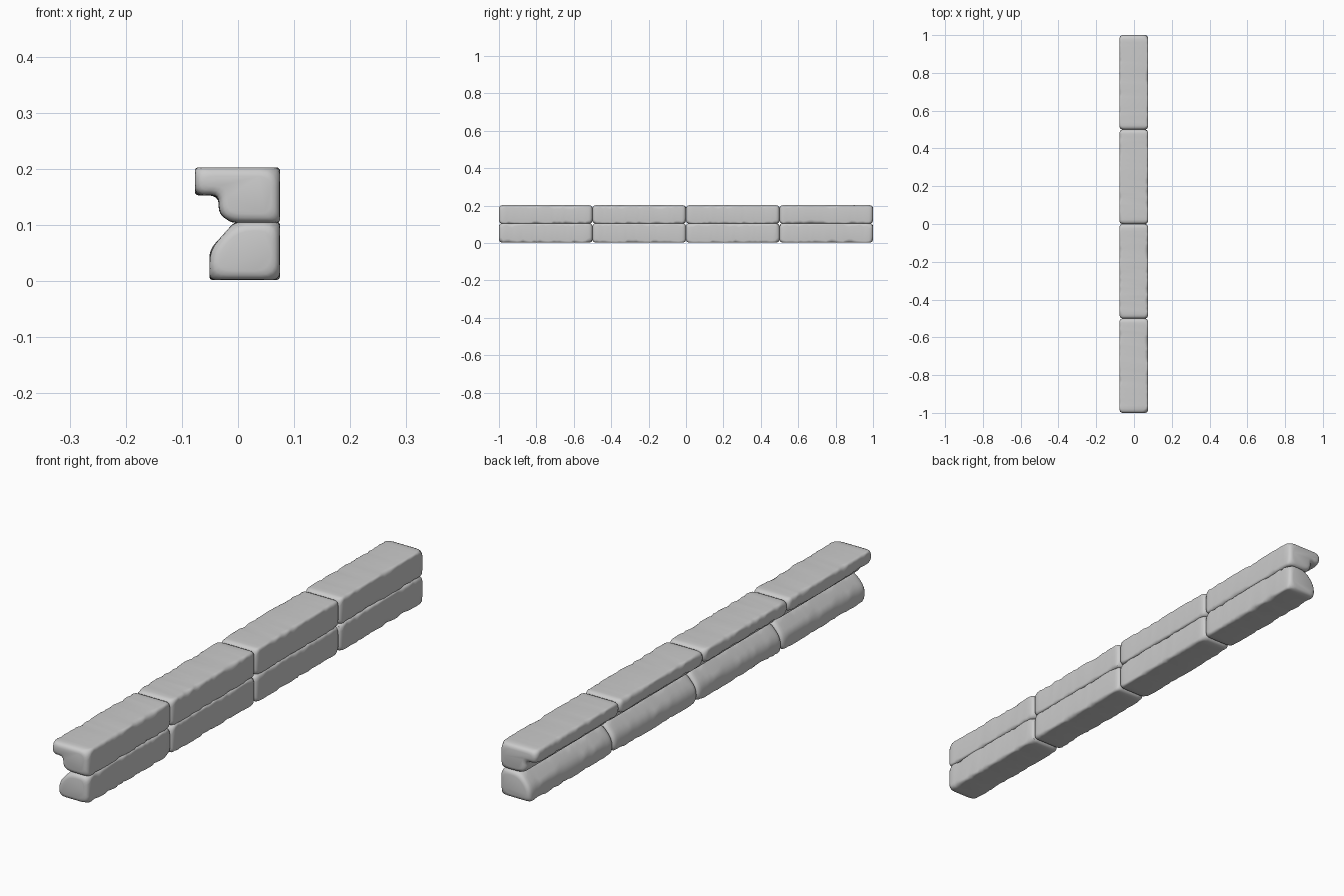
import bpy, bmesh, math, random
from mathutils import Vector

if "Cube" in bpy.data.objects:
    bpy.data.objects.remove(bpy.data.objects["Cube"])

random.seed(7)

# Cross-sections (x, z), counter-clockwise, with the base rounding of each corner
UPPER = [(-0.077, 0.203, .010), (-0.077, 0.153, .010), (-0.035, 0.153, .008), (-0.034, 0.120, .014),
         (-0.012, 0.104, .012), (0.075, 0.104, .009), (0.075, 0.203, .010)]
LOWER = [(-0.051, 0.002, .009), (0.075, 0.002, .010), (0.075, 0.106, .010),
         (-0.006, 0.106, .012), (-0.051, 0.056, .018)]


def inset(pts, d):
    """Move every edge of a counter-clockwise outline inward by d."""
    out = []
    n = len(pts)
    for i in range(n):
        e1 = (pts[i] - pts[i - 1]).normalized()
        e2 = (pts[(i + 1) % n] - pts[i]).normalized()
        n1, n2 = Vector((-e1.y, e1.x)), Vector((-e2.y, e2.x))
        out.append(pts[i] + (n1 + n2) * d / (1 + n1.dot(n2)))
    return out


def rounded(pts, radii, steps=4):
    """Replace each corner with a small curve."""
    out = []
    n = len(pts)
    for i, p in enumerate(pts):
        to_prev, to_next = pts[i - 1] - p, pts[(i + 1) % n] - p
        a = p + to_prev.normalized() * min(radii[i], to_prev.length * 0.46)
        b = p + to_next.normalized() * min(radii[i], to_next.length * 0.46)
        for k in range(steps + 1):
            t = k / steps
            out.append(a * (1 - t) ** 2 + p * 2 * t * (1 - t) + b * t * t)
    return out


def stone(name, profile, y0, y1):
    pts = [Vector(p[:2]) for p in profile]
    # Rings: rounded ends (depth, inset, extra corner wear), chipped edges between
    end = [(0.001, .016, .012), (0.003, .009, .010), (0.007, .004, .008), (0.014, .001, .005), (0.024, 0, .002)]
    rings = [(y0 + d, i, w) for d, i, w in end]
    count = 30
    a, b = y0 + 0.024, y1 - 0.024
    rings += [(a + (b - a) * k / count, 0, 0) for k in range(1, count)]
    rings += [(y1 - d, i, w) for d, i, w in reversed(end)]
    wear = [0.4] * len(pts)
    bm = bmesh.new()
    loops = []
    for y, d, extra in rings:
        wear = [0.45 * w + 0.55 * random.uniform(-0.3, 1.5) ** 2 for w in wear]
        radii = [p[2] * (0.75 + w) + extra for p, w in zip(profile, wear)]
        loops.append([bm.verts.new((q.x, y, q.y)) for q in rounded(inset(pts, d), radii)])
    for r, s in zip(loops, loops[1:]):
        for i in range(len(r)):
            bm.faces.new((r[i - 1], r[i], s[i], s[i - 1]))
    bm.faces.new(loops[0])
    bm.faces.new(loops[-1])
    bmesh.ops.recalc_face_normals(bm, faces=bm.faces)
    mesh = bpy.data.meshes.new(name)
    bm.to_mesh(mesh)
    bm.free()
    obj = bpy.data.objects.new(name, mesh)
    bpy.context.collection.objects.link(obj)
    bpy.ops.object.select_all(action='DESELECT')
    obj.select_set(True)
    bpy.context.view_layer.objects.active = obj
    bpy.ops.object.shade_smooth_by_angle(angle=math.radians(40))


# Four pairs of trim stones in a row
for k in range(4):
    start = -1 + 0.5 * k
    stone(f"upper_stone_{k + 1}", UPPER, start - 0.001, start + 0.501)
    stone(f"lower_stone_{k + 1}", LOWER, start - 0.001, start + 0.501)
